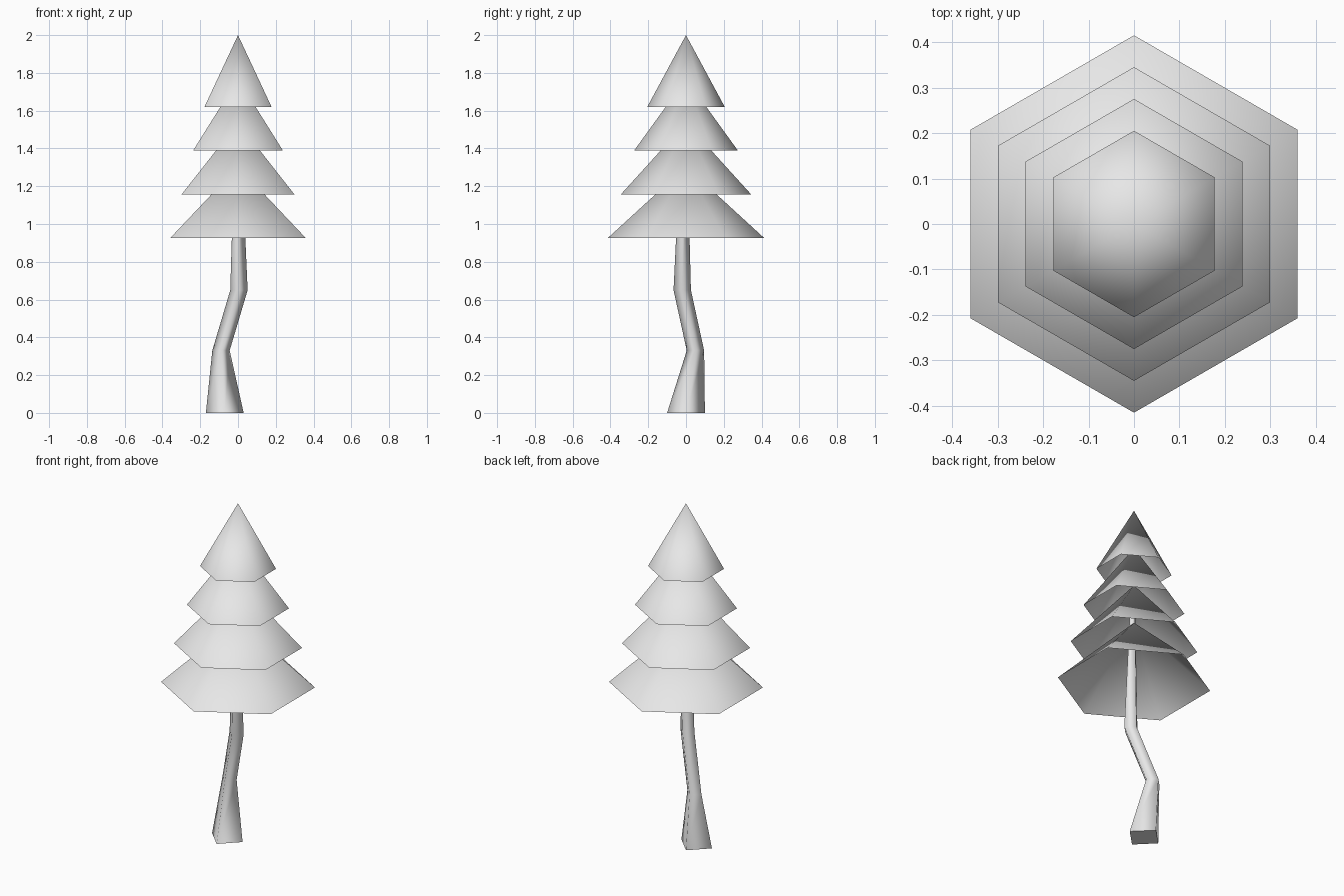
import bpy, bmesh, math

if "Cube" in bpy.data.objects:
    bpy.data.objects.remove(bpy.data.objects["Cube"])

grey = bpy.data.materials.new("light_grey")
grey.diffuse_color = (0.8, 0.8, 0.8, 1.0)
grey.use_nodes = True
grey.node_tree.nodes["Principled BSDF"].inputs["Base Color"].default_value = grey.diffuse_color


def ring(bm, x, y, z, radius, sides, start):
    """One horizontal polygon of vertices."""
    return [bm.verts.new((x + radius * math.cos(start + i * math.tau / sides),
                          y + radius * math.sin(start + i * math.tau / sides), z))
            for i in range(sides)]


def finish(bm, name):
    """Turn the bmesh into a smooth shaded object, keeping flat caps flat."""
    for f in bm.faces:
        f.smooth = len(f.verts) < 4 or abs(f.normal.z) < 0.95
    for e in bm.edges:
        e.smooth = all(f.smooth for f in e.link_faces)
    mesh = bpy.data.meshes.new(name)
    bm.to_mesh(mesh)
    bm.free()
    mesh.materials.append(grey)
    obj = bpy.data.objects.new(name, mesh)
    bpy.context.collection.objects.link(obj)
    return obj


# Crooked four sided trunk, its tip hidden inside the foliage: x, y, z, radius
trunk_path = [
    (-0.07, 0.0, 0.0, 0.10),
    (-0.09, 0.05, 0.33, 0.046),
    (0.005, -0.02, 0.65, 0.046),
    (0.0, -0.012, 1.35, 0.02),
]
bm = bmesh.new()
rings = [ring(bm, x, y, z, r, 4, 0) for x, y, z, r in trunk_path]
for low, high in zip(rings, rings[1:]):
    for i in range(4):
        j = (i + 1) % 4
        bm.faces.new((low[i], low[j], high[j], high[i]))
bm.faces.new(rings[0][::-1])
bm.faces.new(rings[-1])
bm.normal_update()
finish(bm, "trunk")

# Four stacked six sided foliage cones, open underneath
for k in range(4):
    base_z = 0.925 + 0.2317 * k
    bm = bmesh.new()
    rim = ring(bm, 0, 0, base_z, 0.415 - 0.07 * k, 6, math.pi / 6)
    tip = bm.verts.new((0, 0, base_z + 0.38))
    for i in range(6):
        bm.faces.new((rim[i], rim[(i + 1) % 6], tip))
    bm.normal_update()
    finish(bm, f"foliage_layer_{k + 1}")
